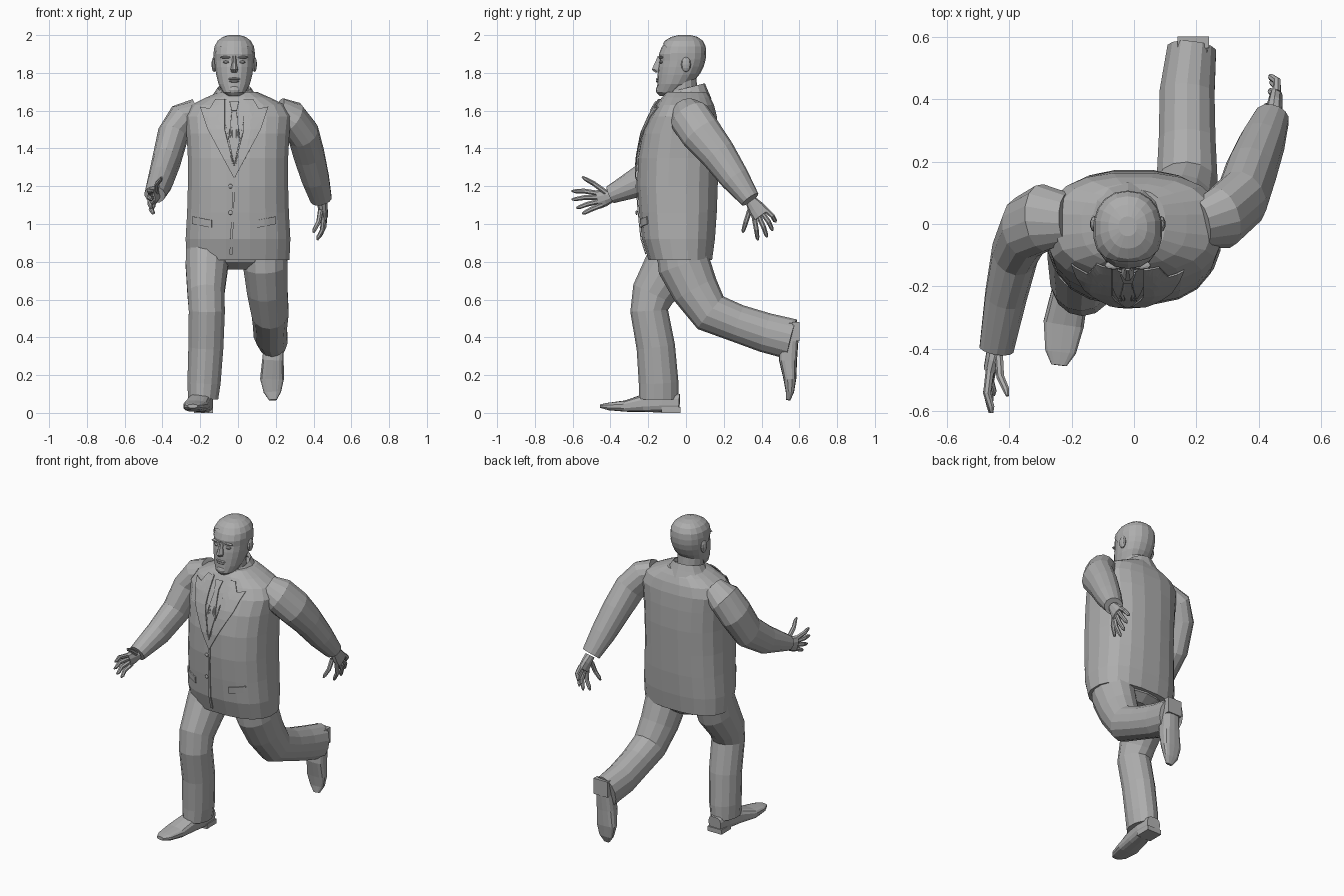
import bpy, bmesh, math
from mathutils import Vector, Matrix
from mathutils.bvhtree import BVHTree

if "Cube" in bpy.data.objects:
    bpy.data.objects.remove(bpy.data.objects["Cube"], do_unlink=True)

GREY = (0.42, 0.42, 0.42, 1)
grey = bpy.data.materials.new("plain_grey")
grey.use_nodes = True
grey.diffuse_color = GREY
grey.node_tree.nodes["Principled BSDF"].inputs["Base Color"].default_value = GREY
MID = -0.02  # centre line of the head and lapels


def finish(name, bm, normals=True):
    if normals:
        bmesh.ops.recalc_face_normals(bm, faces=bm.faces[:])
    mesh = bpy.data.meshes.new(name)
    bm.to_mesh(mesh)
    mesh.materials.append(grey)
    obj = bpy.data.objects.new(name, mesh)
    bpy.context.collection.objects.link(obj)
    return obj


def loft_mesh(rings, sides=14, power=2.0, level=False, shear=0.0, caps=True):
    """Skin rings of (x, y, z, half width, half depth) along their path."""
    bm = bmesh.new()
    centres = [Vector(r[:3]) for r in rings]
    loops = []
    for i, (c, r) in enumerate(zip(centres, rings)):
        t = Vector((0, 0, 1))
        if not level:
            t = (centres[min(i + 1, len(rings) - 1)] - centres[max(i - 1, 0)]).normalized()
        side = Vector((1, 0, 0))
        side = (side - t * side.dot(t)).normalized()
        other = t.cross(side)
        loop = []
        for k in range(sides):
            ang = math.tau * (k + 0.5) / sides
            u, v = [math.copysign(abs(f) ** (2 / power), f) for f in (math.cos(ang), math.sin(ang))]
            p = c + side * (u * r[3]) + other * (v * r[4])
            p.z += shear * p.y
            loop.append(bm.verts.new(p))
        loops.append(loop)
    for lo, hi in zip(loops, loops[1:]):
        for k in range(sides):
            n = (k + 1) % sides
            bm.faces.new((lo[k], lo[n], hi[n], hi[k]))
    if caps:
        bm.faces.new(loops[0])
        bm.faces.new(loops[-1])
    return bm


def loft(name, rings, **options):
    return finish(name, loft_mesh(rings, **options))


def level_rings(rows, x=0.0):
    """Rows of (height, front y, back y, half width)."""
    return [(x, (f + b) / 2, z, a, (b - f) / 2) for z, f, b, a in rows]


def ball(name, at, size):
    bm = bmesh.new()
    bmesh.ops.create_uvsphere(bm, u_segments=10, v_segments=6, radius=1)
    bm.transform(Matrix.Translation(at) @ Matrix.Diagonal((*size, 1)))
    return finish(name, bm)


def box(name, at, size):
    bm = bmesh.new()
    bmesh.ops.create_cube(bm, size=1)
    bm.transform(Matrix.Translation(at) @ Matrix.Diagonal((*size, 1)))
    return finish(name, bm)


# Jacket body
jacket_rows = [(.81, -.2, .14, .275), (.92, -.235, .155, .28), (1.06, -.25, .165, .272),
               (1.2, -.26, .17, .268), (1.35, -.255, .175, .268), (1.48, -.23, .172, .275),
               (1.57, -.19, .165, .285), (1.63, -.155, .15, .25), (1.67, -.13, .13, .17),
               (1.7, -.1, .11, .1)]
jacket_bm = loft_mesh(level_rings(jacket_rows), sides=20, power=2.5, level=True)
surface = BVHTree.FromBMesh(jacket_bm)
finish("jacket_body", jacket_bm)
loft("jacket_collar", [(MID, 0, 1.63, .15, .135), (MID, 0, 1.68, .115, .115),
                       (MID, 0, 1.72, .088, .1), (MID, 0, 1.7, .08, .09)],
     level=True, shear=.25, caps=False)


def plate(name, outline, lift, flip=False):
    """Lay a thin piece of cloth, drawn as x and z, over the jacket front."""
    bm = bmesh.new()
    bm.faces.new([bm.verts.new((MID + (-x if flip else x), -1, z)) for x, z in outline])
    bmesh.ops.triangulate(bm, faces=bm.faces[:])
    bmesh.ops.subdivide_edges(bm, edges=bm.edges[:], cuts=4, use_grid_fill=True)
    for v in bm.verts:
        hit = surface.ray_cast(v.co, Vector((0, 1, 0)))[0]
        v.co.y = (hit.y if hit else -.12) - lift
    obj = finish(name, bm)
    solid = obj.modifiers.new("thickness", 'SOLIDIFY')
    solid.thickness = .006
    solid.offset = 0


# Shirt front, tie, lapels, closing edge and pockets
plate("shirt_front", [(-.07, 1.66), (.07, 1.66), (0, 1.28)], .004)
plate("tie_knot", [(-.025, 1.65), (.025, 1.65), (.014, 1.6), (-.014, 1.6)], .018)
plate("tie_blade", [(-.012, 1.6), (.012, 1.6), (.03, 1.45), (0, 1.31), (-.03, 1.45)], .012)
for flip, hand in ((False, "left"), (True, "right")):
    plate(hand + "_lapel", [(.05, 1.66), (.1, 1.66), (.13, 1.61), (.18, 1.62), (.14, 1.5),
                            (.0, 1.24), (.0, 1.3), (.05, 1.5)], .011, flip)
    plate(hand + "_pocket_flap", [(.12, 1.02), (.22, 1.04), (.22, 1.0), (.12, .98)], .005, flip)
plate("jacket_closing_edge", [(-.005, 1.25), (.005, 1.25), (-.01, .84), (-.025, .84)], .005)
for z in (1.2, 1.06):
    ball("jacket_button", (MID - .02, -.262, z), (.012, .006, .012))

# Neck and head
loft("neck", [(MID, 0, 1.6, .08, .08), (MID, -.02, 1.7, .078, .08), (MID, -.025, 1.78, .078, .08)],
     level=True)
head_rows = [(1.678, -.14, -.07, .03), (1.695, -.155, -.03, .058), (1.74, -.152, .03, .084),
             (1.79, -.15, .07, .097), (1.83, -.147, .09, .103), (1.865, -.14, .1, .106),
             (1.9, -.143, .103, .107), (1.935, -.13, .1, .102), (1.965, -.108, .085, .085),
             (1.985, -.075, .058, .058), (1.995, -.035, .02, .025)]
head_rings = level_rings(head_rows, MID)
loft("head", head_rings, sides=18, power=2.2, level=True)
hair = loft_mesh([(x, y, z + .005, a + .004, b + .004) for x, y, z, a, b in head_rings],
                 sides=18, power=2.2, level=True)
bmesh.ops.bisect_plane(hair, geom=hair.verts[:] + hair.edges[:] + hair.faces[:],
                       plane_co=(0, 0, 1.81), plane_no=(0, 1.2, 1), clear_inner=True)
finish("hair", hair)

# Face
loft("nose", level_rings([(1.89, -.15, -.12, .01), (1.85, -.168, -.12, .014),
                          (1.818, -.184, -.12, .021), (1.802, -.165, -.12, .016)], MID),
     sides=8, level=True)
ball("upper_lip", (MID, -.147, 1.768), (.034, .012, .007))
ball("lower_lip", (MID, -.147, 1.756), (.028, .013, .008))
ball("chin", (MID, -.138, 1.71), (.035, .022, .025))
for s, hand in ((1, "left"), (-1, "right")):
    ball(hand + "_eye", (MID + s * .042, -.13, 1.857), (.018, .012, .008))
    ball(hand + "_brow", (MID + s * .045, -.132, 1.882), (.03, .014, .007))
    ball(hand + "_ear", (MID + s * .107, .0, 1.845), (.014, .026, .04))

# Sleeves
loft("left_sleeve", [(.21, 0, 1.6, .07, .08), (.28, .02, 1.565, .085, .11),
                     (.345, .08, 1.48, .085, .11), (.375, .17, 1.37, .083, .095),
                     (.41, .26, 1.24, .074, .078), (.44, .34, 1.13, .058, .053)])
loft("right_sleeve", [(-.21, .02, 1.6, .07, .08), (-.29, .02, 1.56, .085, .11),
                      (-.345, -.01, 1.47, .083, .11), (-.38, -.09, 1.33, .076, .1),
                      (-.41, -.23, 1.23, .068, .085), (-.44, -.4, 1.155, .056, .048)])


def hand(name, wrist, knuckles, first, last, tips, thumb):
    """Palm, four spread fingers and a thumb given as (base, tip)."""
    w, k, first, last = map(Vector, (wrist, knuckles, first, last))
    loft(name + "_palm", [(*w, .03, .032), (*w.lerp(k, .5), .026, .045), (*k, .022, .05)], sides=10)
    digits = [(first.lerp(last, i / 3), Vector(tip)) for i, tip in enumerate(tips)]
    digits.append(tuple(map(Vector, thumb)))
    bend = Vector((.01 if w.x > 0 else -.01, 0, .005))
    for base, tip in digits:
        start = base.lerp(w, .2)
        loft(name + "_finger", [(*start, .014, .014), (*base.lerp(tip, .5) + bend, .013, .013),
                                (*base.lerp(tip, .85), .011, .011), (*tip, .005, .005)], sides=7)


# Hands
hand("left_hand", (.445, .345, 1.12), (.455, .4, 1.045), (.455, .365, 1.015), (.46, .44, 1.065),
     [(.42, .38, .915), (.435, .43, .93), (.44, .46, .965), (.435, .476, 1.01)],
     ((.435, .335, 1.06), (.4, .3, .955)))
hand("right_hand", (-.44, -.39, 1.15), (-.46, -.465, 1.13), (-.465, -.48, 1.165),
     (-.45, -.455, 1.09), [(-.455, -.605, 1.175), (-.46, -.605, 1.13), (-.46, -.58, 1.085),
                           (-.45, -.55, 1.055)],
     ((-.43, -.43, 1.17), (-.405, -.55, 1.25)))

# Trousers
loft("trouser_seat", level_rings([(.76, -.09, .07, .1), (.8, -.15, .12, .2), (.9, -.19, .13, .25)]),
     level=True)
loft("right_trouser_leg", [(-.16, -.04, .9, .115, .13), (-.165, -.08, .78, .115, .14),
                           (-.17, -.175, .63, .1, .115), (-.165, -.195, .54, .098, .1),
                           (-.17, -.16, .35, .095, .102), (-.18, -.145, .16, .09, .105),
                           (-.185, -.145, .075, .082, .105)])
loft("left_trouser_leg", [(.14, -.03, .9, .12, .13), (.145, -.01, .78, .12, .14),
                          (.155, .05, .65, .11, .125), (.17, .13, .53, .1, .11),
                          (.17, .27, .475, .093, .1), (.17, .42, .425, .09, .105),
                          (.185, .56, .39, .08, .108)])

# Shoes, skinned from heel to toe, each with a heel block
loft("right_shoe", [(-.18, -.035, .055, .045, .045), (-.185, -.12, .06, .055, .058),
                    (-.205, -.22, .052, .06, .048), (-.225, -.32, .036, .066, .03),
                    (-.235, -.41, .034, .05, .02), (-.24, -.452, .036, .025, .01)], power=3)
box("right_shoe_heel", (-.182, -.08, .015), (.1, .1, .03))
loft("left_shoe", [(.19, .54, .475, .045, .045), (.19, .545, .38, .052, .05),
                   (.185, .54, .28, .058, .048), (.18, .55, .18, .064, .034),
                   (.182, .55, .11, .047, .022), (.185, .54, .068, .02, .012)], power=3)
box("left_shoe_heel", (.19, .582, .43), (.1, .036, .1))
